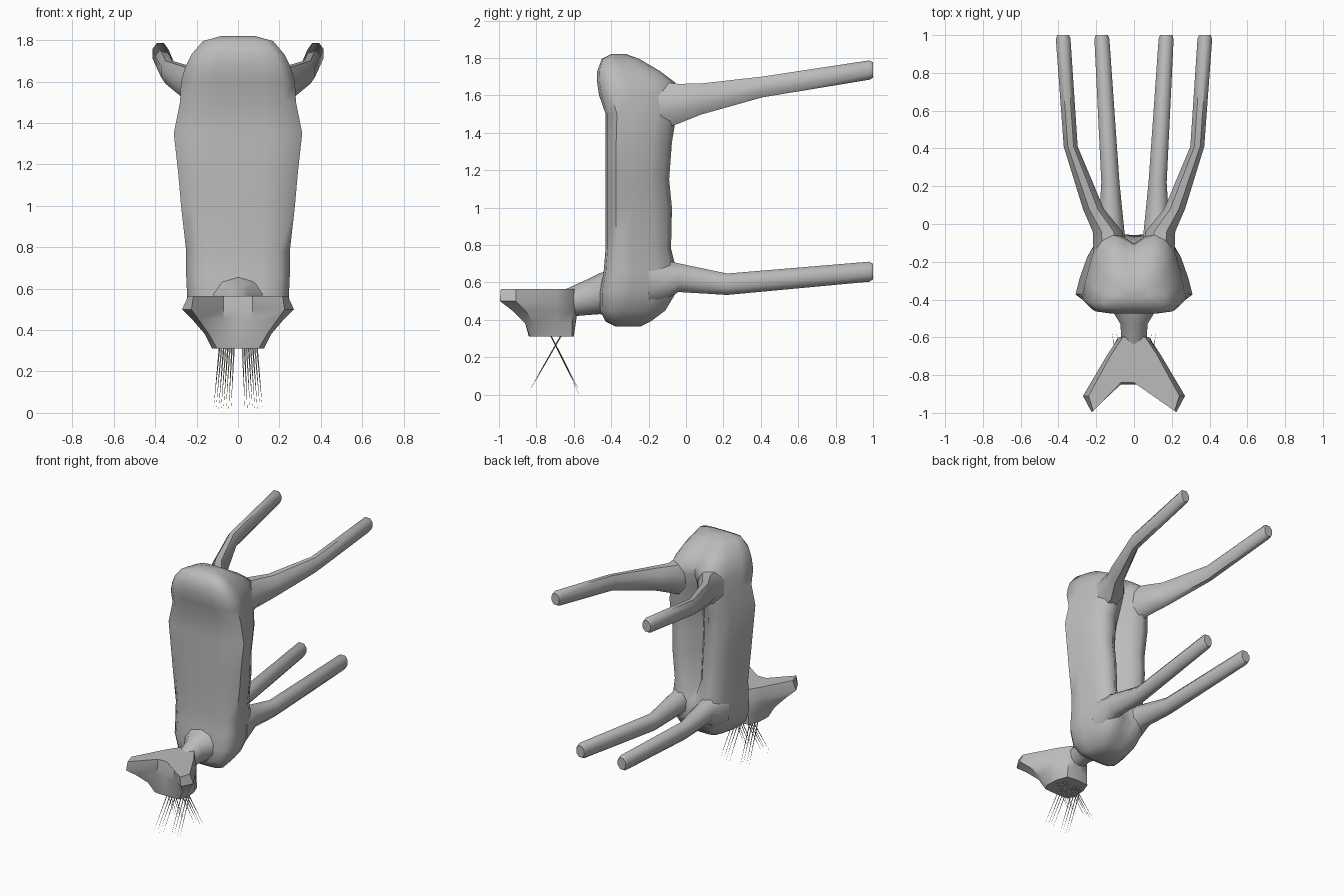
import bpy, bmesh, math
from mathutils import Vector

cube = bpy.data.objects.get("Cube")
if cube:
    bpy.data.objects.remove(cube)

grey = bpy.data.materials.new("plain grey")
grey.use_nodes = True
grey.diffuse_color = (0.5, 0.5, 0.5, 1)
grey.node_tree.nodes["Principled BSDF"].inputs["Base Color"].default_value = (0.5, 0.5, 0.5, 1)


def finish(bm, name, angle):
    bmesh.ops.recalc_face_normals(bm, faces=bm.faces)
    mesh = bpy.data.meshes.new(name)
    bm.to_mesh(mesh)
    bm.free()
    mesh.materials.append(grey)
    ob = bpy.data.objects.new(name, mesh)
    bpy.context.collection.objects.link(ob)
    bpy.ops.object.select_all(action='DESELECT')
    ob.select_set(True)
    bpy.context.view_layer.objects.active = ob
    bpy.ops.object.shade_smooth_by_angle(angle=math.radians(angle))
    return ob


def loft(name, rings, angle=50):
    """Skin a list of closed rings and cap both ends."""
    bm = bmesh.new()
    rows = [[bm.verts.new(p) for p in ring] for ring in rings]
    n = len(rows[0])
    for a, b in zip(rows, rows[1:]):
        for i in range(n):
            j = (i + 1) % n
            bm.faces.new((a[i], a[j], b[j], b[i]))
    caps = [bm.faces.new(rows[0]), bm.faces.new(rows[-1])]
    bmesh.ops.triangulate(bm, faces=caps)
    return finish(bm, name, angle)


def mirrored(half, z):
    """Full ring from a half outline whose ends lie on x = 0."""
    return [(x, y, z) for x, y in half] + [(-x, y, z) for x, y in half[-2:0:-1]]


def tube(name, sections, sides=8, side=1):
    """Limb along y: each section is x, y, z, half width, half height."""
    turn = [math.tau * (i + 0.5) / sides for i in range(sides)]
    return loft(name, [[(side * (x + rx * math.cos(t)), y, z + rz * math.sin(t)) for t in turn]
                       for x, y, z, rx, rz in sections])


# Torso: height, half width, back line, belly line, groove depth
def torso_ring(z, w, yf, yb, groove):
    d = yb - yf
    return mirrored([(0, yf), (0.45 * w, yf), (0.8 * w, yf + 0.03 * d), (w, yf + 0.16 * d),
                     (0.93 * w, yf + 0.4 * d), (0.8 * w, yf + 0.72 * d), (0.66 * w, yb - 0.07 * d),
                     (0.42 * w, yb), (0.2 * w, yb - 0.4 * groove), (0, yb - groove)], z)


torso = [(0.365, 0.09, -0.38, -0.24, 0), (0.39, 0.15, -0.43, -0.19, 0),
         (0.45, 0.21, -0.46, -0.11, 0), (0.55, 0.245, -0.46, -0.05, 0.01),
         (0.66, 0.25, -0.44, -0.05, 0.05), (0.78, 0.25, -0.43, -0.08, 0.1),
         (1.0, 0.275, -0.43, -0.075, 0.12), (1.15, 0.288, -0.43, -0.09, 0.12),
         (1.35, 0.31, -0.43, -0.075, 0.12), (1.5, 0.28, -0.43, -0.05, 0.09),
         (1.6, 0.275, -0.465, -0.045, 0.06), (1.67, 0.255, -0.475, -0.06, 0.05),
         (1.73, 0.225, -0.475, -0.14, 0.02), (1.795, 0.17, -0.45, -0.25, 0),
         (1.82, 0.08, -0.40, -0.32, 0)]
loft("torso", [torso_ring(*r) for r in torso], 60)

# Neck
tube("neck", [(0, -0.38, 0.54, 0.18, 0.13), (0, -0.46, 0.54, 0.12, 0.11),
              (0, -0.53, 0.52, 0.075, 0.095), (0, -0.64, 0.49, 0.07, 0.075)], 10)

# Head with ears: outlines from the snout up to the flat crown
snout = [(0, -0.84), (0.06, -0.84), (0.10, -0.835), (0.125, -0.79), (0.12, -0.69), (0.09, -0.61), (0, -0.6)]
cheek = [(0, -0.85), (0.06, -0.85), (0.14, -0.86), (0.16, -0.81), (0.13, -0.69), (0.085, -0.61), (0, -0.59)]
jaw = [(0, -0.85), (0.07, -0.85), (0.19, -0.93), (0.22, -0.86), (0.14, -0.69), (0.08, -0.6), (0, -0.58)]
brow = [(0, -0.85), (0.07, -0.85), (0.225, -0.995), (0.27, -0.91), (0.14, -0.69), (0.07, -0.6), (0, -0.58)]
crown = [(0, -0.84), (0.07, -0.84), (0.215, -0.99), (0.24, -0.91), (0.12, -0.69), (0.06, -0.6), (0, -0.58)]
loft("head", [mirrored(h, z) for h, z in
              ((snout, 0.31), (cheek, 0.38), (jaw, 0.45), (brow, 0.50), (crown, 0.565))], 40)

# Legs
for label, s in (("left", 1), ("right", -1)):
    tube(label + "_hind_leg", [(0.13, -0.18, 1.54, 0.09, 0.15), (0.14, -0.04, 1.555, 0.085, 0.115),
                               (0.215, 0.08, 1.58, 0.06, 0.09), (0.335, 0.41, 1.645, 0.04, 0.06),
                               (0.375, 0.98, 1.735, 0.042, 0.056), (0.375, 1.0, 1.735, 0.034, 0.045)], 8, s)
    tube(label + "_front_leg", [(0.12, -0.2, 0.60, 0.10, 0.15), (0.12, -0.04, 0.625, 0.075, 0.083),
                                (0.125, 0.22, 0.59, 0.052, 0.062),
                                (0.17, 0.98, 0.657, 0.043, 0.058), (0.17, 1.0, 0.657, 0.035, 0.045)], 8, s)

# Whiskers: two crossing fans of thin spikes on each side of the snout
bm = bmesh.new()
for s in (1, -1):
    for lean in (1, -1):
        for k in range(4):
            x = 0.025 + 0.02 * k + 0.005 * lean
            root = Vector((s * x, -0.695 - 0.03 * lean, 0.32))
            tip = Vector((s * (x * 1.2 + 0.01), -0.705 + 0.135 * lean, 0.01 + 0.01 * (k % 2)))
            if k == 0 and lean == 1:
                tip.z = 0.0
            ring = [bm.verts.new(root + Vector((0.005 * math.cos(a), 0.005 * math.sin(a), 0)))
                    for a in (0, math.tau / 3, 2 * math.tau / 3)]
            end = bm.verts.new(tip)
            bm.faces.new(ring)
            for i in range(3):
                bm.faces.new((ring[i], ring[(i + 1) % 3], end))
finish(bm, "whiskers", 30)
